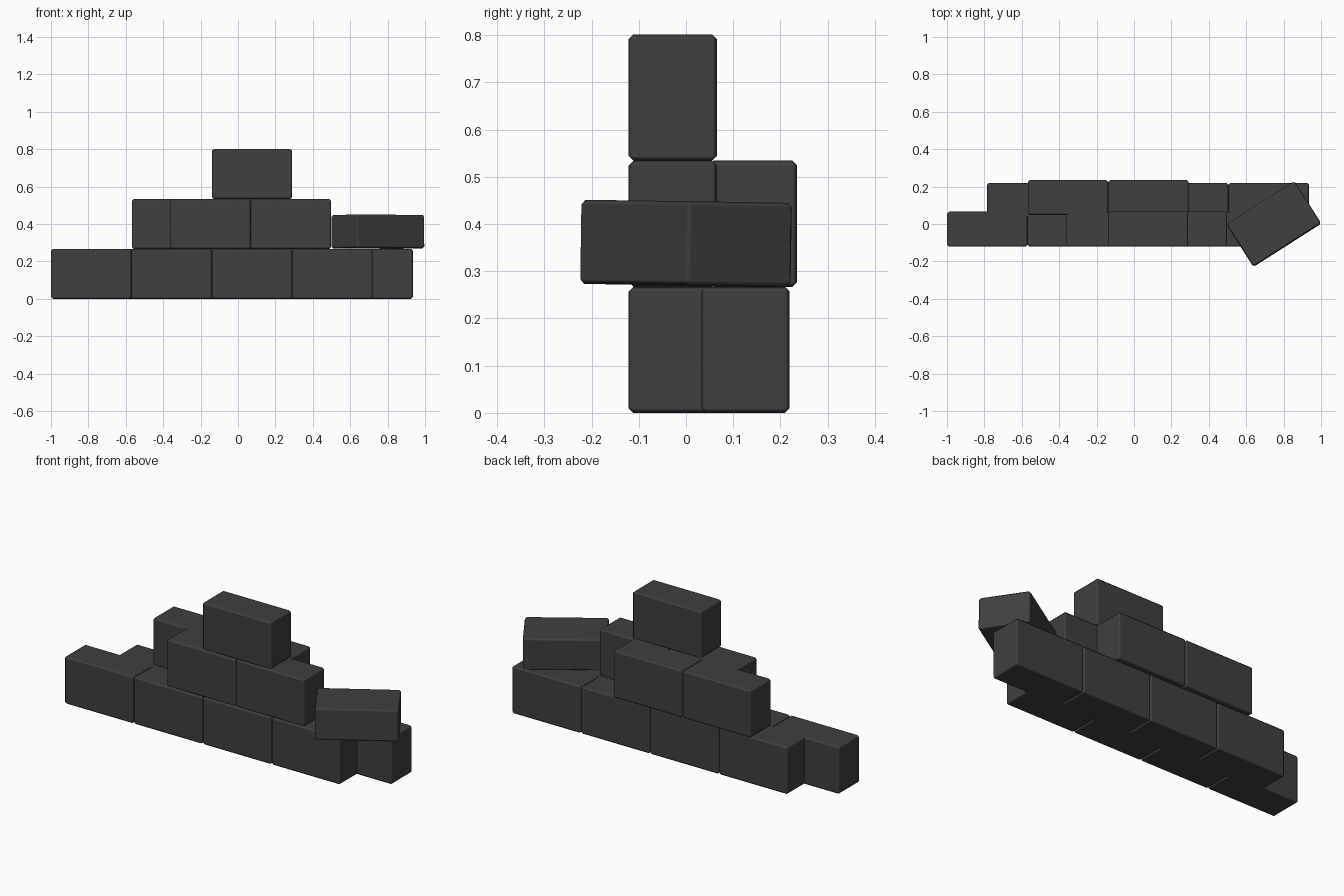
import bpy
from math import radians
from mathutils import Matrix, Euler
import bmesh

cube = bpy.data.objects.get("Cube")
if cube:
    bpy.data.objects.remove(cube, do_unlink=True)

# Brick length, depth, height
L, D, H = 0.43, 0.187, 0.267
BEVEL = 0.01

stone = bpy.data.materials.new("dark_grey_stone")
stone.use_nodes = True
colour = (0.05, 0.05, 0.05, 1)
stone.diffuse_color = colour
bsdf = next(n for n in stone.node_tree.nodes if n.type == "BSDF_PRINCIPLED")
bsdf.inputs["Base Color"].default_value = colour
bsdf.inputs["Roughness"].default_value = 0.8


def brick(name, centre, size=(L, D, H), rotation=(0, 0, 0)):
    """One block with narrow chamfers and flat-looking faces."""
    mesh = bpy.data.meshes.new(name)
    bm = bmesh.new()
    bmesh.ops.create_cube(bm, size=1, matrix=Matrix.Diagonal((*size, 1)))
    for face in bm.faces:
        face.smooth = True
    bm.to_mesh(mesh)
    bm.free()
    mesh.materials.append(stone)
    obj = bpy.data.objects.new(name, mesh)
    bpy.context.collection.objects.link(obj)
    obj.location = centre
    obj.rotation_euler = Euler([radians(a) for a in rotation])
    bevel = obj.modifiers.new("chamfer", "BEVEL")
    bevel.width = BEVEL
    bevel.segments = 1
    bevel.harden_normals = True
    return obj


def row(name, count, left, y, level):
    """A run of touching bricks on the given course."""
    for i in range(count):
        brick(f"{name}_{i + 1}", (left + L * (i + 0.5), y, H * (level + 0.5)))


# Bottom course: staggered front and back rows
row("bottom_front_brick", 4, -1.0, -0.028, 0)
row("bottom_back_brick", 4, -0.785, 0.126, 0)

# Middle course
row("middle_front_brick", 2, -0.362, -0.028, 1)
row("middle_back_brick", 2, -0.568, 0.142, 1)

# Single brick on top
row("top_brick", 1, -0.14, -0.028, 2)

# Loose brick lying on its side, slightly tipped
brick("loose_brick", (0.748, 0, 0.359), (L, H, 0.178), (-0.8, 0.4, 32.5))
